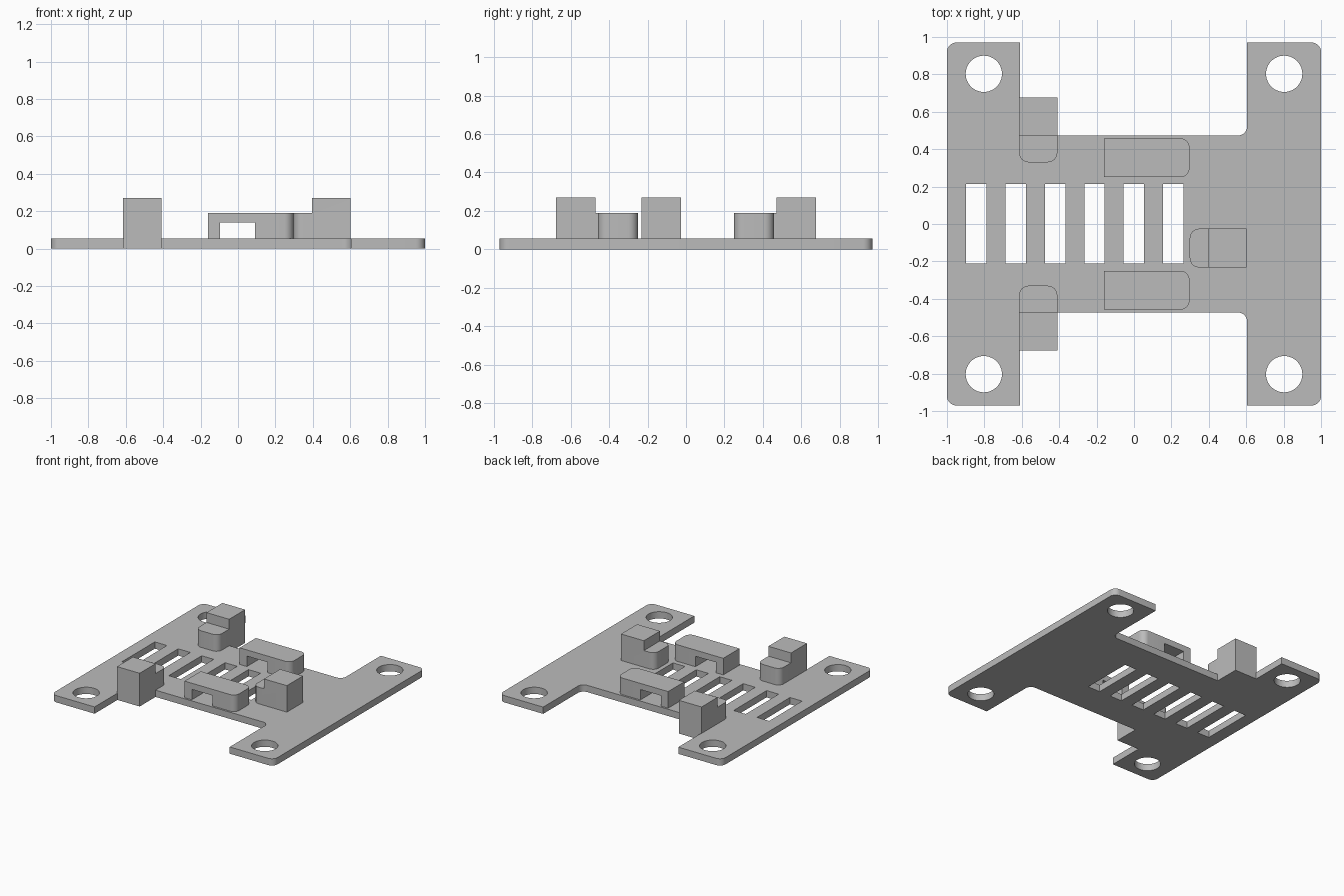
import bpy
import bmesh
from math import cos, sin, pi
from mathutils import Vector

cube = bpy.data.objects.get("Cube")
if cube:
    bpy.data.objects.remove(cube, do_unlink=True)

grey = bpy.data.materials.new("plain grey")
grey.use_nodes = True
grey.diffuse_color = (0.5, 0.5, 0.5, 1)
grey.node_tree.nodes["Principled BSDF"].inputs["Base Color"].default_value = (0.5, 0.5, 0.5, 1)

PLATE = 0.055   # plate thickness
LOW = 0.19      # height of clips and ledges
HIGH = 0.27     # height of stops
R = 0.05        # corner radius


def rounded(points, steps=8):
    """Turn (x, y, radius) corners into an outline with arcs."""
    out = []
    n = len(points)
    for i, (x, y, r) in enumerate(points):
        p = Vector((x, y))
        if r == 0:
            out.append(p)
            continue
        a = (Vector(points[i - 1][:2]) - p).normalized()
        b = (Vector(points[(i + 1) % n][:2]) - p).normalized()
        centre = p + (a + b) * r
        for k in range(steps + 1):
            t = k / steps * pi / 2
            out.append(centre - b * r * cos(t) - a * r * sin(t))
    return out


def rect(x0, x1, y0, y1, radii=(0, 0, 0, 0)):
    corners = ((x0, y0), (x1, y0), (x1, y1), (x0, y1))
    return rounded([(x, y, r) for (x, y), r in zip(corners, radii)])


def circle(x, y, r, n=48):
    return [Vector((x + r * cos(2 * pi * i / n), y + r * sin(2 * pi * i / n))) for i in range(n)]


def prism(name, outline, z0, z1):
    bm = bmesh.new()
    face = bm.faces.new([bm.verts.new((p.x, p.y, z0)) for p in outline])
    ext = bmesh.ops.extrude_face_region(bm, geom=[face])["geom"]
    top = [v for v in ext if isinstance(v, bmesh.types.BMVert)]
    bmesh.ops.translate(bm, verts=top, vec=(0, 0, z1 - z0))
    bmesh.ops.recalc_face_normals(bm, faces=bm.faces)
    mesh = bpy.data.meshes.new(name)
    bm.to_mesh(mesh)
    bm.free()
    mesh.materials.append(grey)
    obj = bpy.data.objects.new(name, mesh)
    bpy.context.collection.objects.link(obj)
    return obj


def activate(obj):
    bpy.ops.object.select_all(action='DESELECT')
    obj.select_set(True)
    bpy.context.view_layer.objects.active = obj


def cut(obj, outline, z0, z1):
    cutter = prism("cutter", outline, z0, z1)
    cutter.hide_render = True
    mod = obj.modifiers.new("cut", 'BOOLEAN')
    mod.operation = 'DIFFERENCE'
    mod.solver = 'EXACT'
    mod.object = cutter
    activate(obj)
    bpy.ops.object.modifier_apply(modifier=mod.name)
    bpy.data.objects.remove(cutter, do_unlink=True)


def finish(obj):
    activate(obj)
    bpy.ops.object.shade_smooth_by_angle(angle=0.6)


# H-shaped base plate
Y, W, LX, RX = 0.97, 0.473, -0.61, 0.605
half = [(RX, -W, R), (RX, -Y, 0), (1, -Y, R), (1, Y, R), (RX, Y, 0), (RX, W, R)]
other = [(LX, W, 0), (LX, Y, 0), (-1, Y, R), (-1, -Y, R), (LX, -Y, 0), (LX, -W, 0)]
plate = prism("base_plate", rounded(half + other), 0, PLATE)

# Mounting holes and vent slots
for x in (-0.803, 0.803):
    for y in (-0.803, 0.803):
        cut(plate, circle(x, y, 0.097), -0.1, 0.2)
for i in range(6):
    x = -0.897 + 0.2105 * i
    cut(plate, rect(x, x + 0.109, -0.21, 0.213), -0.1, 0.2)
finish(plate)

for side, s in (("front", -1), ("back", 1)):
    # Clip bridges along the long sides
    ya, yb = sorted((s * 0.25, s * 0.458))
    clip = prism(side + "_clip", rect(-0.16, 0.297, ya, yb, (0, R, R, 0)), PLATE, LOW)
    cut(clip, rect(-0.095, 0.09, ya - 0.1, yb + 0.1), 0, 0.14)
    finish(clip)

    # Overhanging stops with a lower ledge on the inside
    ya, yb = sorted((s * 0.33, s * 0.677))
    radii = (R, R, 0, 0) if s > 0 else (0, 0, R, R)
    stop = prism(side + "_stop", rect(-0.614, -0.41, ya, yb, radii), 0, HIGH)
    la, lb = sorted((s * 0.2, s * 0.472))
    ledge = rect(-0.8, -0.2, la, lb)
    cut(stop, ledge, LOW, 0.4)
    cut(stop, ledge, -0.1, PLATE / 2)
    finish(stop)

# End stop facing the slots
end = prism("end_stop", rect(0.298, 0.602, -0.232, -0.025, (R, 0, 0, R)), PLATE, HIGH)
cut(end, rect(0.2, 0.396, -0.4, 0.2), LOW, 0.4)
finish(end)
